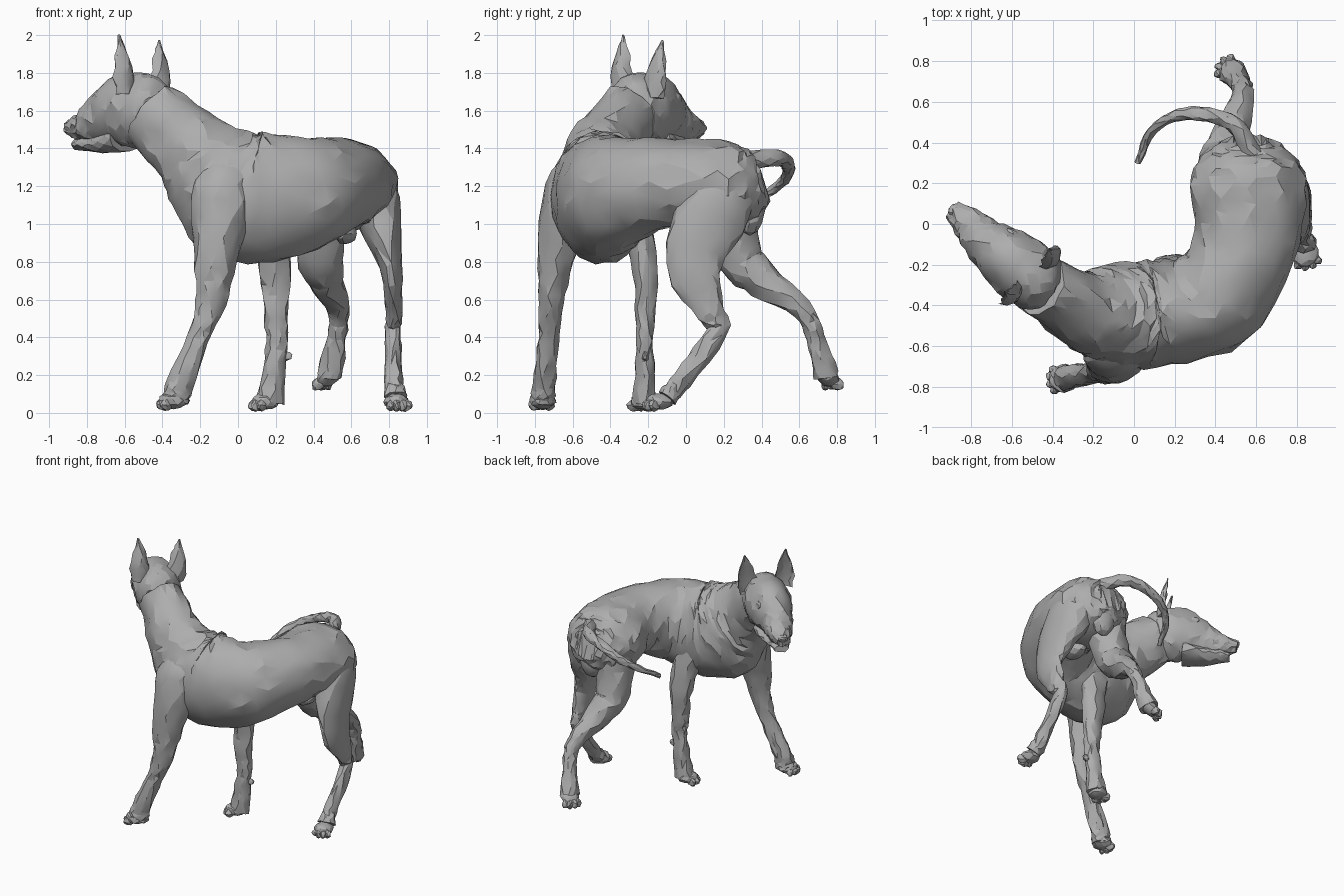
import bpy, bmesh, math, random
from mathutils import Vector, Matrix

if "Cube" in bpy.data.objects:
    bpy.data.objects.remove(bpy.data.objects["Cube"])
random.seed(4)

# Single clay-grey material
grey = bpy.data.materials.new("clay_grey")
grey.use_nodes = True
grey.diffuse_color = (0.42, 0.42, 0.42, 1)
grey.node_tree.nodes["Principled BSDF"].inputs["Base Color"].default_value = (0.42, 0.42, 0.42, 1)


def finish(name, bm, jitter):
    """Roughen, triangulate and turn a bmesh into a named object."""
    for v in bm.verts:
        v.co += Vector([random.uniform(-1, 1) for _ in range(3)]) * jitter
    bmesh.ops.triangulate(bm, faces=bm.faces[:])
    bmesh.ops.recalc_face_normals(bm, faces=bm.faces[:])
    mesh = bpy.data.meshes.new(name)
    bm.to_mesh(mesh)
    bm.free()
    mesh.materials.append(grey)
    ob = bpy.data.objects.new(name, mesh)
    bpy.context.collection.objects.link(ob)
    bpy.ops.object.select_all(action='DESELECT')
    ob.select_set(True)
    bpy.context.view_layer.objects.active = ob
    bpy.ops.object.shade_smooth_by_angle(angle=math.radians(20))


def smooth_rows(rows, sub):
    """Catmull-Rom interpolation along a list of rows."""
    rows = [Vector(r) for r in rows]
    pad = [rows[0] * 2 - rows[1]] + rows + [rows[-1] * 2 - rows[-2]]
    out = []
    for i in range(1, len(pad) - 2):
        p0, p1, p2, p3 = pad[i - 1:i + 3]
        for k in range(sub):
            t = k / sub
            out.append(0.5 * (2 * p1 + (p2 - p0) * t + (2 * p0 - 5 * p1 + 4 * p2 - p3) * t * t
                              + (3 * p1 - p0 - 3 * p2 + p3) * t ** 3))
    return out + [rows[-1]]


def loft(name, rows, ref=None, depth=1.0, sides=12, sub=4, jitter=0.008, cup=False, span=1):
    """Skin rings along rows of x, y, z, half width (and half depth, else width * depth).
    A wider span turns the rings more gently through bends."""
    rows = smooth_rows(rows, sub)
    pos = [Vector(r[:3]) for r in rows]
    bm = bmesh.new()
    rings = []
    for i, r in enumerate(rows):
        t = (pos[min(i + span, len(pos) - 1)] - pos[max(i - span, 0)]).normalized()
        side = Vector(ref) if ref else t.cross(Vector((0, 0, 1)))
        side = (side - t * side.dot(t)).normalized()
        up = t.cross(side) * (r[4] if len(r) > 4 else r[3] * depth)
        ring = []
        for k in range(sides):
            a = 2 * math.pi * (k + 0.5 * (i % 2)) / sides
            s = math.sin(a)
            if cup and s > 0:
                s *= -0.5
            ring.append(bm.verts.new(pos[i] + side * r[3] * math.cos(a) + up * s))
        rings.append(ring)
    for a, b in zip(rings, rings[1:]):
        for k in range(sides):
            bm.faces.new((a[k], a[(k + 1) % sides], b[(k + 1) % sides], b[k]))
    for ring in (rings[0], rings[-1]):
        bm.faces.new(ring)
    finish(name, bm, jitter)


def blob(name, loc, size, yaw=0.0, pitch=0.0):
    """Faceted ellipsoid, its long axis turned by yaw and pitch."""
    bm = bmesh.new()
    m = (Matrix.Translation(loc) @ Matrix.Rotation(yaw, 4, 'Z')
         @ Matrix.Rotation(pitch, 4, 'Y') @ Matrix.Diagonal((*size, 1)))
    bmesh.ops.create_icosphere(bm, subdivisions=2, radius=1, matrix=m)
    finish(name, bm, 0.004)


# Trunk and neck: one bent loft from the rump to the back of the skull
loft("trunk_and_neck", [
    (.56, .41, 1.22, .10, .11), (.56, .34, 1.20, .22, .19), (.56, .17, 1.2, .29, .24),
    (.545, -.11, 1.215, .255, .235), (.39, -.37, 1.165, .26, .295), (.13, -.435, 1.135, .265, .345),
    (-.04, -.45, 1.18, .26, .35), (-.15, -.44, 1.29, .23, .275), (-.26, -.42, 1.40, .185, .22),
    (-.46, -.30, 1.58, .15, .185)], sides=20, jitter=0.011, span=4)

# Head: skull with upper muzzle, lower jaw, nose and brows
loft("skull_and_muzzle", [
    (-.41, -.33, 1.59, .10, .12), (-.47, -.285, 1.6, .155, .19), (-.60, -.18, 1.6, .157, .195),
    (-.73, -.08, 1.55, .112, .13), (-.80, -.01, 1.52, .088, .085), (-.89, .07, 1.505, .05, .042)],
    sides=16)
loft("lower_jaw", [(-.60, -.18, 1.45, .13), (-.75, -.055, 1.425, .085), (-.85, .035, 1.425, .052)],
     depth=.55, sides=10, jitter=0.005)
head_yaw = math.atan2(.29, -.34)
across = Vector((.65, .76, 0)).normalized()
blob("nose", (-.88, .065, 1.525), (.03, .04, .028), head_yaw)
for tag, s in (("left", -1), ("right", 1)):
    blob("brow_" + tag, Vector((-.655, -.135, 1.66)) + across * .10 * s, (.05, .028, .035), head_yaw)

# Ears: tapered cones with a hollow front
for tag, base, tip in (("left", (-.61, -.335, 1.69), (-.63, -.33, 2.0)),
                       ("right", (-.425, -.165, 1.67), (-.42, -.125, 1.97))):
    b, t = Vector(base), Vector(tip)
    loft("ear_" + tag, [(*b.lerp(t, f), w) for f, w in ((0, .065), (.3, .072), (.65, .047), (1, .005))],
         ref=across, depth=.85, sides=10, sub=2, jitter=0.005, cup=True)

# Front legs: shoulder down to the paw
loft("outer_front_leg", [
    (-.06, -.53, 1.34, .10), (-.08, -.61, 1.18, .165), (-.12, -.69, .82, .115),
    (-.145, -.715, .58, .078), (-.21, -.73, .39, .062), (-.31, -.75, .15, .072),
    (-.335, -.755, .06, .075)], ref=(1, 0, 0), depth=.85)
loft("inner_front_leg", [
    (.12, -.30, 1.15, .12), (.195, -.215, .75, .085), (.20, -.22, .5, .062),
    (.205, -.22, .33, .058), (.165, -.22, .06, .075)], ref=(1, 0, 0), depth=.8)

# Hind legs: hip, stifle, hock and paw
loft("planted_hind_leg", [
    (.66, .18, 1.28, .13, .16), (.725, .15, 1.1, .135, .20), (.81, .04, .78, .065, .15),
    (.825, .13, .53, .042, .075), (.82, .165, .43, .042, .058), (.825, -.02, .18, .048, .052),
    (.835, -.10, .08, .062, .055)], ref=(1, 0, 0))
loft("raised_hind_leg", [
    (.46, .20, 1.2, .16), (.435, .28, .84, .125), (.465, .41, .70, .095),
    (.53, .615, .55, .056), (.525, .685, .40, .05), (.485, .745, .20, .068)], ref=(1, 0, 0))

# Paws: four fanned toes and a heel pad each
for name, p, deg, pitch in (("outer_front", (-.345, -.76, .065), 185, 0),
                            ("inner_front", (.145, -.225, .06), 205, 0),
                            ("planted_hind", (.84, -.14, .06), -75, 0),
                            ("raised_hind", (.48, .745, .195), 140, .7)):
    blob(name + "_pad", p, (.075, .07, .045), math.radians(deg), pitch)
    for i in range(4):
        a = math.radians(deg + (i - 1.5) * 30)
        loc = Vector(p) + Vector((math.cos(a) * .054, math.sin(a) * .054, -.02 - pitch * .03))
        blob(f"{name}_toe_{i + 1}", loc, (.04, .024, .032), a, pitch)
blob("dewclaw", (.255, -.215, .30), (.035, .018, .025))

# Tail sweeping out and round to the side, thinning evenly
tail = [(.59, .34, 1.34), (.49, .49, 1.35), (.36, .535, 1.32), (.22, .535, 1.26),
        (.09, .46, 1.18), (.02, .30, 1.08)]
loft("tail", [(*p, .048 - .006 * i) for i, p in enumerate(tail)], sides=8, jitter=0.005)

# Rear underside
blob("belly_sheath", (.57, .03, .95), (.06, .10, .06))
blob("rump_underside", (.57, .34, 1.07), (.09, .075, .13))
